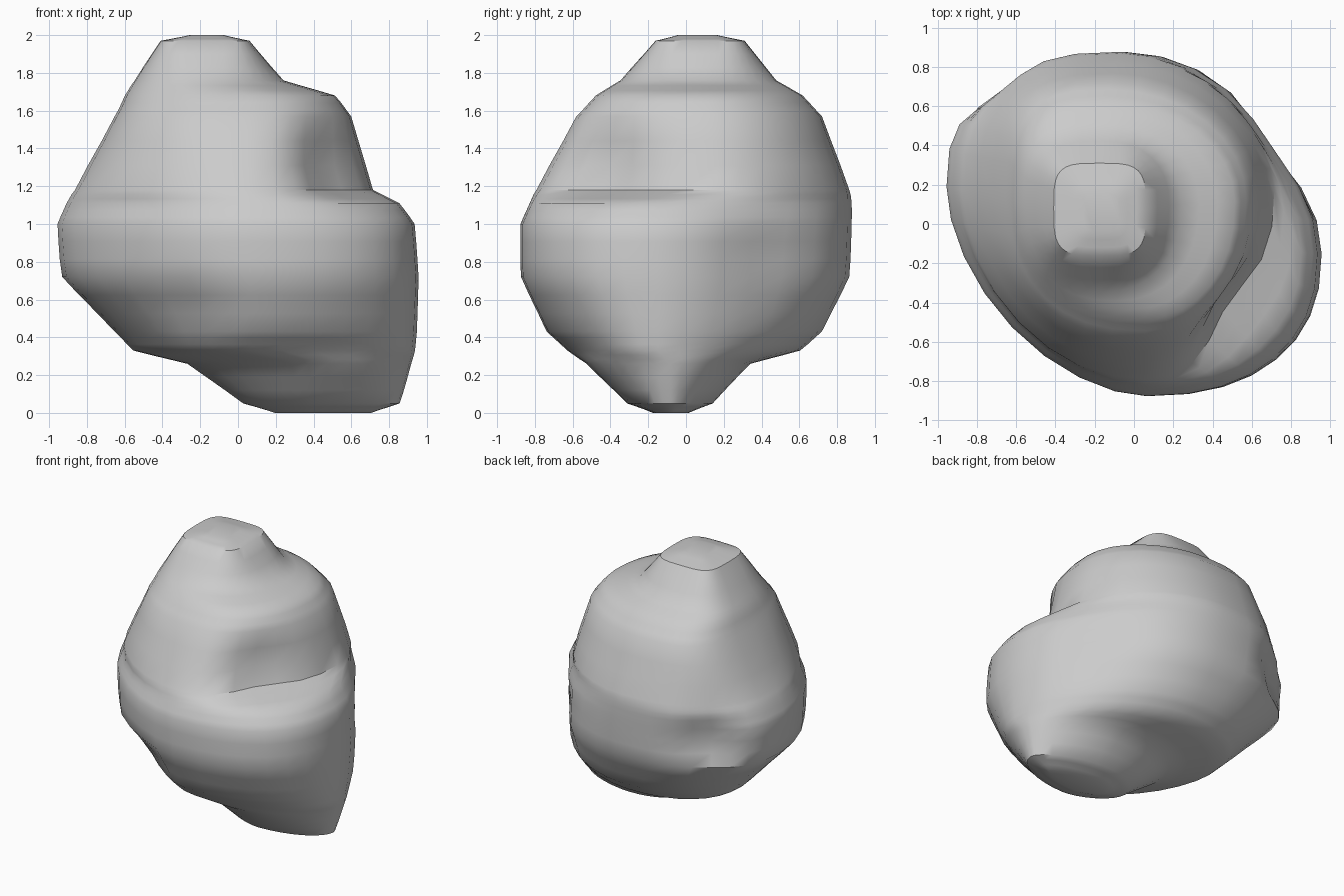
import bpy, bmesh, math
from mathutils import Vector

cube = bpy.data.objects.get("Cube")
if cube:
    bpy.data.objects.remove(cube, do_unlink=True)

# Boulder profile from foot to crown: height, left, right, front, back limits
PROFILE = [
    (0.00, 0.20, 0.70, -0.17, 0.01),
    (0.05, 0.03, 0.86, -0.31, 0.14),
    (0.26, -0.27, 0.92, -0.53, 0.34),
    (0.33, -0.56, 0.94, -0.63, 0.61),
    (0.43, -0.65, 0.95, -0.74, 0.72),
    (0.72, -0.94, 0.96, -0.88, 0.87),
    (1.00, -0.96, 0.94, -0.88, 0.88),
    (1.11, -0.91, 0.86, -0.83, 0.88),
    (1.18, -0.87, 0.72, -0.80, 0.87),
    (1.57, -0.65, 0.60, -0.58, 0.72),
    (1.68, -0.60, 0.52, -0.48, 0.62),
    (1.76, -0.55, 0.24, -0.35, 0.48),
    (1.97, -0.41, 0.06, -0.16, 0.31),
    (2.00, -0.25, -0.08, -0.04, 0.16),
]
STEPS = 8      # segments in each quarter of a contour
LAYERS = 3     # contours made for each step of the profile

# Corner hardness above each height: back right, back left, front left, front right
CORNERS = [
    (1.9, (0.5, 0.5, 0.5, 0.5)),      # squared crown
    (1.5, (1.0, 0.65, 0.85, 0.9)),    # shoulder
    (1.15, (1.1, 0.8, 1.05, 1.0)),    # upper body
    (0.5, (1.08, 0.75, 1.15, 0.85)),  # belly and side lump
    (0.3, (1.15, 0.85, 1.2, 1.0)),    # underside
    (-1, (1.2, 0.9, 1.2, 1.05)),      # foot
]


def contour(z, left, right, front, back):
    """Four quarter arcs around the leaning axis of the boulder."""
    if z < 0.3:                                # narrow foot
        front_x, back_x, left_y, right_y = 0.38, 0.38, -0.08, -0.08
    else:                                      # body, leaning as it rises
        back_x = 0.10 - 0.14 * z
        front_x = 0.06 if z < 1.7 else -0.17
        left_y = 0.08 + 0.12 * max(0.0, 1.0 - abs(z - 0.9))
        right_y = -0.15 if z < 1.15 else 0.35 - 0.14 * z
    powers = next(p for height, p in CORNERS if z > height)
    ring = []
    for quarter, power in enumerate(powers):
        side, side_y = (right, right_y) if quarter in (0, 3) else (left, left_y)
        end, end_x = (back, back_x) if quarter < 2 else (front, front_x)
        for i in range(STEPS):
            t = 0.5 * math.pi * (quarter + i / STEPS)
            x = end_x + (side - end_x) * abs(math.cos(t)) ** power
            y = side_y + (end - side_y) * abs(math.sin(t)) ** power
            ring.append(Vector((x, y, z)))
    return ring


# Stone colour
stone = bpy.data.materials.new("grey_stone")
stone.use_nodes = True
colour = (0.6, 0.6, 0.6, 1.0)
stone.diffuse_color = colour
stone.node_tree.nodes["Principled BSDF"].inputs["Base Color"].default_value = colour

# Contours, with extra layers blended between neighbours
bm = bmesh.new()
contours = [contour(*row) for row in PROFILE]
rings = []
for low, high in zip(contours, contours[1:]):
    for k in range(LAYERS):
        rings.append([bm.verts.new(a.lerp(b, k / LAYERS)) for a, b in zip(low, high)])
rings.append([bm.verts.new(p) for p in contours[-1]])

# Skin them into one closed boulder
count = 4 * STEPS
for low, high in zip(rings, rings[1:]):
    for i in range(count):
        j = (i + 1) % count
        bm.faces.new((low[i], low[j], high[j], high[i]))
bm.faces.new(reversed(rings[0]))
bm.faces.new(rings[-1])


def press(centre, push, radius):
    """Push a soft hollow into the stone."""
    for v in bm.verts:
        v.co += Vector(push) * math.exp(-((v.co - Vector(centre)).length / radius) ** 2)


press((-0.68, 0.68, 0.92), (0.10, -0.10, 0.0), 0.20)   # back left chip
press((-0.30, -0.70, 0.55), (0.02, 0.06, 0.0), 0.18)   # undercut at the front
press((0.50, -0.45, 1.27), (-0.10, 0.08, 0.0), 0.24)   # valley above the side lump
press((0.78, 0.44, 0.80), (-0.06, -0.06, 0.0), 0.28)   # hollow behind the side lump

# Wear the edges a little
bmesh.ops.smooth_vert(bm, verts=bm.verts, factor=0.3,
                      use_axis_x=True, use_axis_y=True, use_axis_z=False)
bmesh.ops.recalc_face_normals(bm, faces=bm.faces)
mesh = bpy.data.meshes.new("boulder")
bm.to_mesh(mesh)
bm.free()
mesh.materials.append(stone)
boulder = bpy.data.objects.new("boulder", mesh)
bpy.context.collection.objects.link(boulder)

# Smooth shading with crisp chipped edges
bpy.ops.object.select_all(action='DESELECT')
boulder.select_set(True)
bpy.context.view_layer.objects.active = boulder
bpy.ops.object.shade_smooth_by_angle(angle=math.radians(40))
